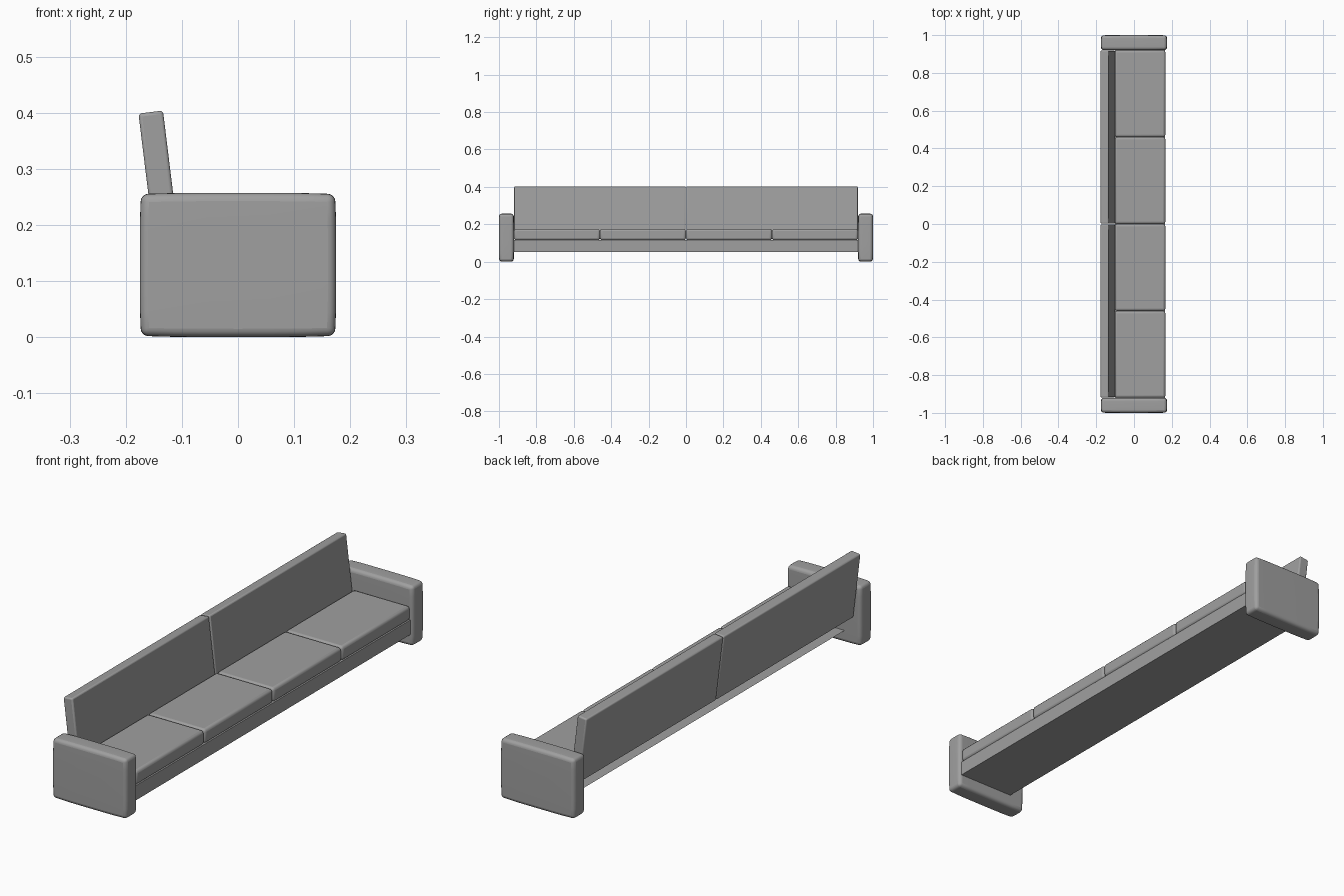
import bpy, bmesh, math
from mathutils import Matrix, Vector

if "Cube" in bpy.data.objects:
    bpy.data.objects.remove(bpy.data.objects["Cube"])

fabric = bpy.data.materials.new("grey_fabric")
fabric.use_nodes = True
grey = (0.35, 0.35, 0.35, 1)
fabric.diffuse_color = grey
fabric.node_tree.nodes["Principled BSDF"].inputs["Base Color"].default_value = grey


def block(name, size, centre, radius=0.0, segments=3, crown=(0, 0, 0), tilt=0.0, open_back=False):
    """Box with gently crowned faces and rounded edges."""
    bm = bmesh.new()
    bmesh.ops.create_cube(bm, size=2)
    if open_back:
        back = [f for f in bm.faces if f.normal.x < -0.9]
        bmesh.ops.delete(bm, geom=back, context='FACES_ONLY')
    if any(crown):
        bmesh.ops.subdivide_edges(bm, edges=bm.edges[:], cuts=5, use_grid_fill=True)
    for v in bm.verts:
        p = v.co.copy()
        for i in range(3):
            j, k = (i + 1) % 3, (i + 2) % 3
            drop = crown[i] * (p[j] ** 4 + p[k] ** 4) / 2
            v.co[i] = p[i] * (size[i] / 2 - drop)
    bm.transform(Matrix.Translation(Vector(centre)) @ Matrix.Rotation(tilt, 4, 'Y'))
    mesh = bpy.data.meshes.new(name)
    bm.to_mesh(mesh)
    bm.free()
    mesh.materials.append(fabric)
    obj = bpy.data.objects.new(name, mesh)
    bpy.context.collection.objects.link(obj)
    if radius:
        bevel = obj.modifiers.new("rounded_edges", 'BEVEL')
        bevel.width = radius
        bevel.segments = segments
        bevel.limit_method = 'ANGLE'
        bevel.angle_limit = math.radians(40)
        bpy.ops.object.select_all(action='DESELECT')
        obj.select_set(True)
        bpy.context.view_layer.objects.active = obj
        bpy.ops.object.shade_smooth_by_angle(angle=math.radians(40))
    return obj


# Arms at both ends
for side, y in (("right", 0.96), ("left", -0.96)):
    block(f"{side}_arm", (0.35, 0.08, 0.257), (0, y, 0.1285),
          0.02, 4, crown=(0.004, 0.002, 0.004))

# Base frame, open towards the back
block("base", (0.265, 1.84, 0.062), (0.0325, 0, 0.084), open_back=True)

# Four seat cushions
for i in range(4):
    block(f"seat_cushion_{i + 1}", (0.267, 0.459, 0.06), (0.0325, 0.46 * (i - 1.5), 0.145),
          0.012, 3)

# Two leaning backrest cushions
for i, y in enumerate((-0.46, 0.46)):
    block(f"backrest_{i + 1}", (0.044, 0.917, 0.28), (-0.1385, y, 0.262),
          0.006, 3, tilt=math.radians(-7))
